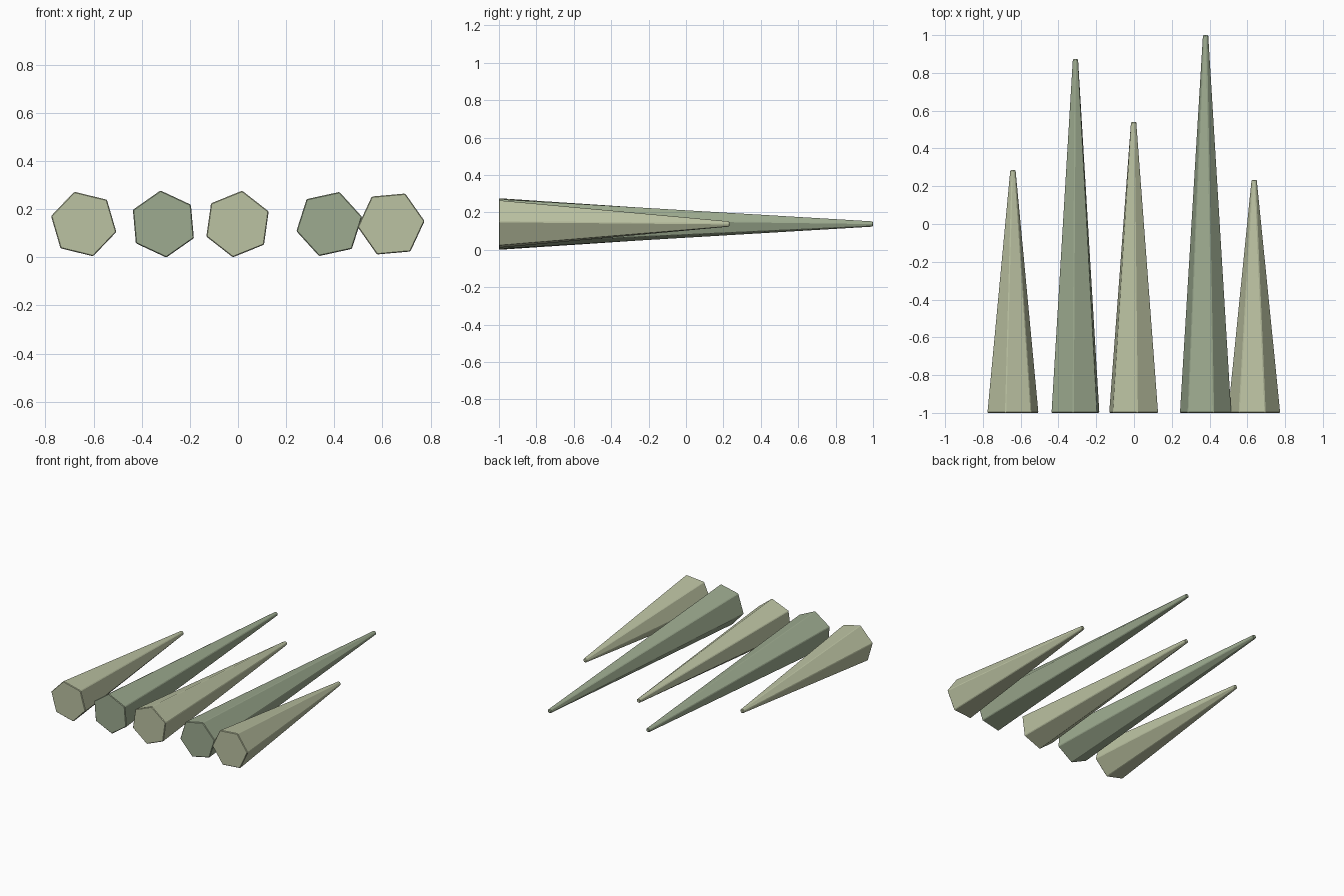
import bpy, bmesh
from math import radians, cos, sin

if "Cube" in bpy.data.objects:
    bpy.data.objects.remove(bpy.data.objects["Cube"])

BASE_Y, AXIS_Z = -1.0, 0.138
R_BASE, R_TIP = 0.14, 0.0155


def material(name, colour):
    m = bpy.data.materials.new(name)
    m.diffuse_color = (*colour, 1)
    m.use_nodes = True
    m.node_tree.nodes["Principled BSDF"].inputs["Base Color"].default_value = m.diffuse_color
    return m


pale = material("pale_green", (0.50, 0.54, 0.36))
dark = material("sage_green", (0.34, 0.41, 0.28))


def spike(name, x, tip_y, turn, mat):
    # six-sided tapered spike lying along y, with slightly eased edges
    bm = bmesh.new()
    rings = []
    for y, r in ((BASE_Y, R_BASE), (tip_y, R_TIP)):
        angles = [radians(turn + 60 * i) for i in range(6)]
        rings.append([bm.verts.new((x + r * cos(a), y, AXIS_Z + r * sin(a)))
                      for a in angles])
    base, tip = rings
    bm.faces.new(base)
    bm.faces.new(tip)
    for i in range(6):
        j = (i + 1) % 6
        bm.faces.new((base[i], base[j], tip[j], tip[i]))
    bmesh.ops.recalc_face_normals(bm, faces=bm.faces)
    mesh = bpy.data.meshes.new(name)
    bm.to_mesh(mesh)
    bm.free()
    mesh.materials.append(mat)
    obj = bpy.data.objects.new(name, mesh)
    bpy.context.collection.objects.link(obj)
    bevel = obj.modifiers.new("eased_edges", 'BEVEL')
    bevel.width = 0.004
    bevel.segments = 1
    return obj


# row of spikes: centre x, tip y, rotation, colour
row = [(-0.641, 0.285, 46.3, pale),
       (-0.31, 0.873, 35.0, dark),
       (-0.002, 0.54, 22.0, pale),
       (0.379, 1.0, 12.3, dark),
       (0.636, 0.233, 5.1, pale)]
for n, (x, tip_y, turn, mat) in enumerate(row, 1):
    spike(f"spike_{n}", x, tip_y, turn, mat)
